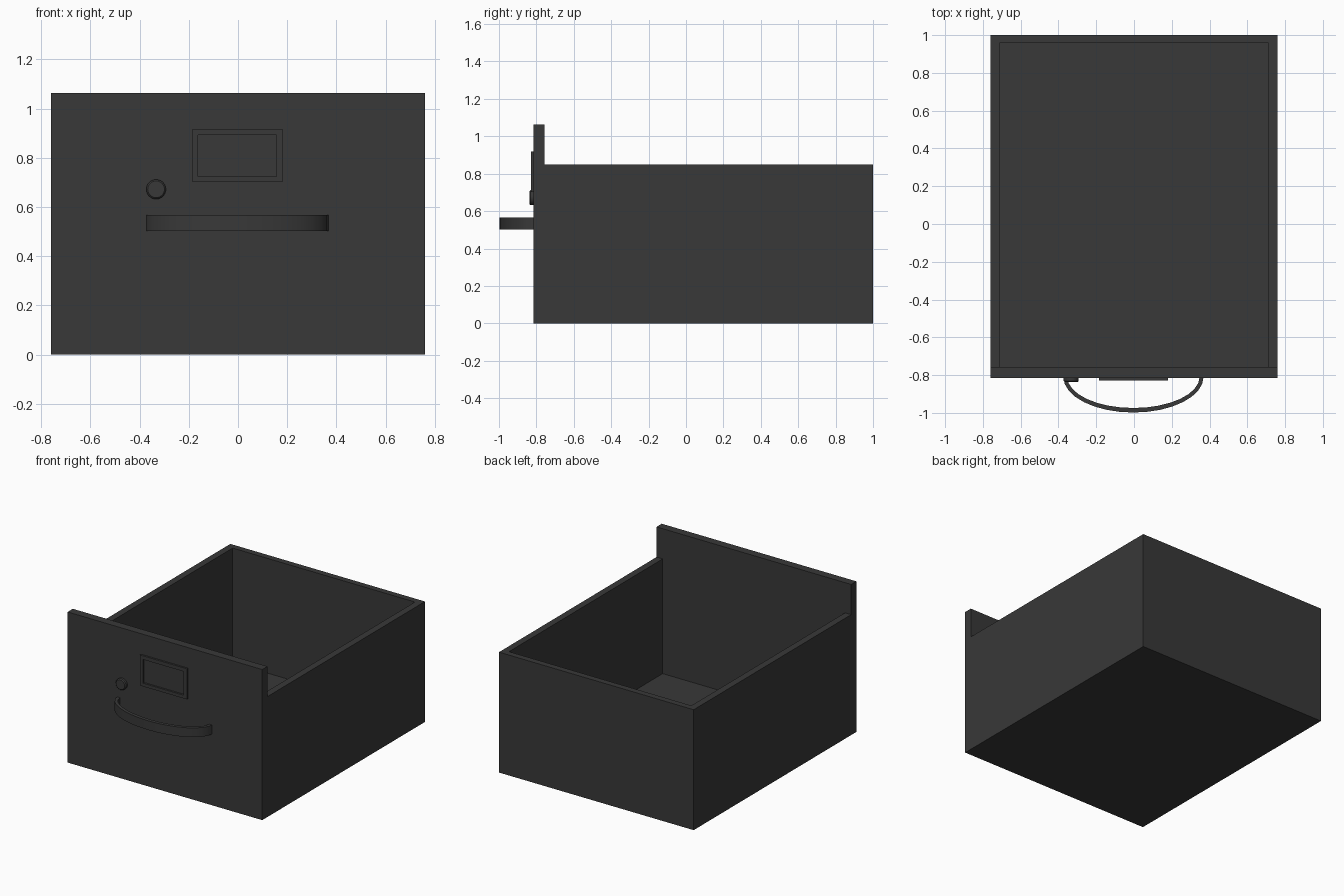
import bpy, bmesh
from math import sin, cos, pi

if "Cube" in bpy.data.objects:
    bpy.data.objects.remove(bpy.data.objects["Cube"])

dark = bpy.data.materials.new("dark_metal")
dark.diffuse_color = (0.04, 0.04, 0.04, 1)
dark.use_nodes = True
dark.node_tree.nodes["Principled BSDF"].inputs["Base Color"].default_value = dark.diffuse_color


def finish(name, bm):
    bmesh.ops.recalc_face_normals(bm, faces=bm.faces)
    me = bpy.data.meshes.new(name)
    bm.to_mesh(me)
    bm.free()
    me.materials.append(dark)
    ob = bpy.data.objects.new(name, me)
    bpy.context.collection.objects.link(ob)
    return ob


def smooth(ob, angle):
    bpy.ops.object.select_all(action='DESELECT')
    ob.select_set(True)
    bpy.context.view_layer.objects.active = ob
    bpy.ops.object.shade_smooth_by_angle(angle=angle)


def rect(x0, x1, z0, z1, y):
    return [(x0, y, z0), (x1, y, z0), (x1, y, z1), (x0, y, z1)]


def skin_rings(name, rings, closed=False, caps=True):
    """Join equal-length vertex rings with quads."""
    bm = bmesh.new()
    vs = [[bm.verts.new(p) for p in r] for r in rings]
    n = len(vs[0])
    pairs = list(zip(vs, vs[1:])) + ([(vs[-1], vs[0])] if closed else [])
    for a, b in pairs:
        for i in range(n):
            j = (i + 1) % n
            bm.faces.new((a[i], a[j], b[j], b[i]))
    if caps and not closed:
        bm.faces.new(vs[0])
        bm.faces.new(vs[-1])
    return finish(name, bm)


def flat_rect(x, y0, y1, z):
    return [(-x, y0, z), (x, y0, z), (x, y1, z), (-x, y1, z)]


# Open tray: outer shell, rim, inner walls and floor in one skin
skin_rings("drawer_tray", [
    flat_rect(0.76, -0.757, 1.0, 0), flat_rect(0.76, -0.757, 1.0, 0.85),
    flat_rect(0.712, -0.757, 0.957, 0.85), flat_rect(0.712, -0.757, 0.957, 0.04)])

# Tall front panel
skin_rings("front_panel", [rect(-0.76, 0.76, 0, 1.063, -0.757),
                           rect(-0.76, 0.76, 0, 1.063, -0.815)])

# Label holder frame around an open window
outer, inner = (-0.186, 0.18, 0.702, 0.918), (-0.162, 0.156, 0.725, 0.892)
skin_rings("label_frame", [rect(*outer, -0.815), rect(*outer, -0.828),
                           rect(*inner, -0.828), rect(*inner, -0.815)], closed=True)


# Round lock button with a chamfered face
def circle(r, y, n=24):
    return [(-0.333 + r * cos(2 * pi * i / n), y, 0.672 + r * sin(2 * pi * i / n))
            for i in range(n)]


lock = skin_rings("lock_button", [circle(0.04, -0.815), circle(0.04, -0.831),
                                  circle(0.034, -0.837)])
smooth(lock, 0.5)

# Bowed strap handle: rectangular section swept along a half ellipse
sections = []
for i in range(17):
    a = pi * i / 16
    o = (-0.003 + 0.371 * cos(a), -0.81 - 0.188 * sin(a))
    n = (-0.003 + 0.350 * cos(a), -0.81 - 0.164 * sin(a))
    sections.append([(*o, 0.502), (*o, 0.567), (*n, 0.567), (*n, 0.502)])
smooth(skin_rings("pull_handle", sections), 0.6)
